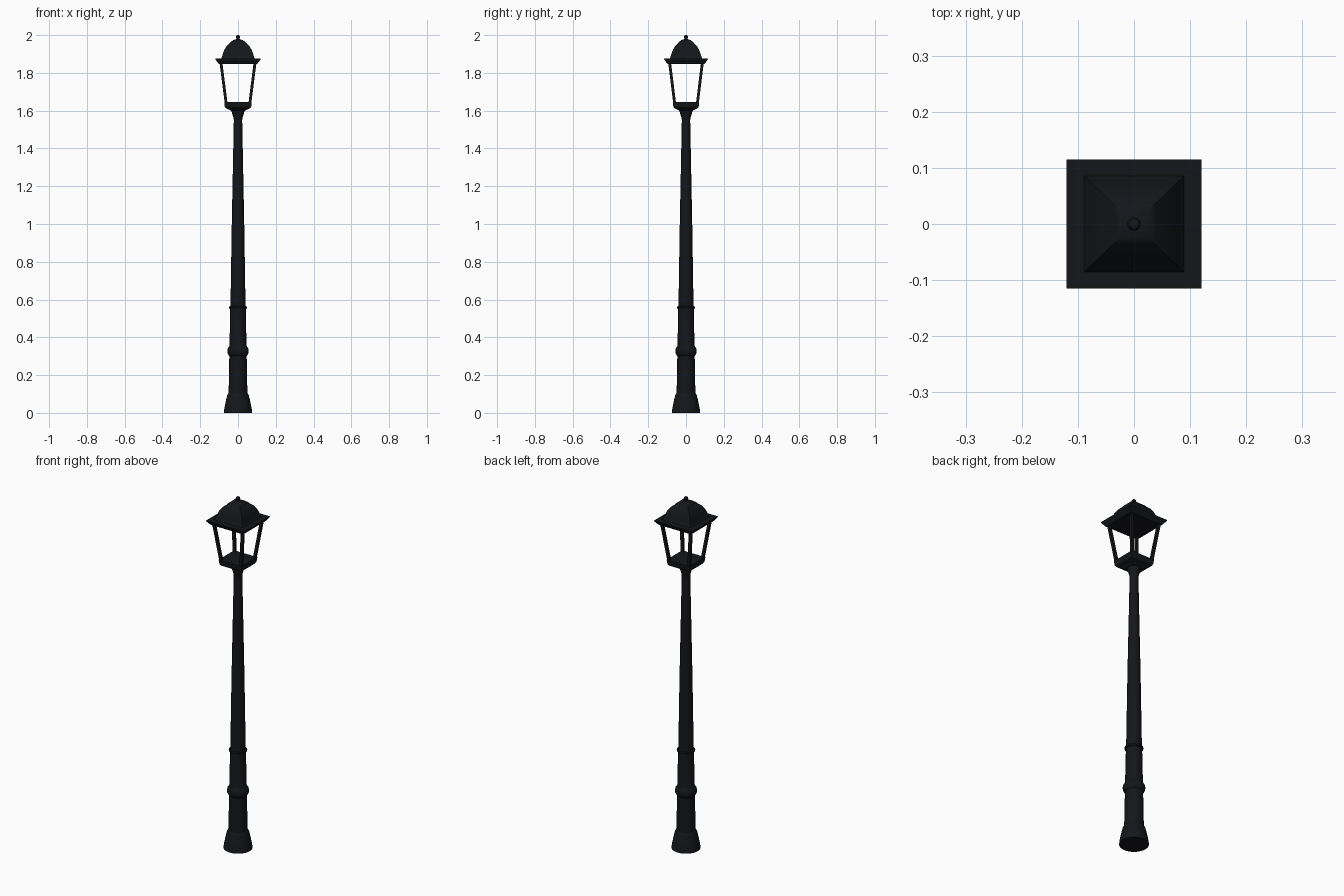
import bpy, bmesh, math

if "Cube" in bpy.data.objects:
    bpy.data.objects.remove(bpy.data.objects["Cube"])

metal = bpy.data.materials.new("black_metal")
metal.diffuse_color = (0.007, 0.008, 0.010, 1)
metal.use_nodes = True
metal.node_tree.nodes["Principled BSDF"].inputs["Base Color"].default_value = metal.diffuse_color
YS = 0.96  # lantern is slightly narrower in depth


def finish(bm, name, smooth=False):
    bmesh.ops.recalc_face_normals(bm, faces=bm.faces)
    me = bpy.data.meshes.new(name)
    bm.to_mesh(me)
    bm.free()
    ob = bpy.data.objects.new(name, me)
    bpy.context.collection.objects.link(ob)
    me.materials.append(metal)
    if smooth:
        bpy.ops.object.select_all(action='DESELECT')
        ob.select_set(True)
        bpy.context.view_layer.objects.active = ob
        bpy.ops.object.shade_smooth_by_angle(angle=math.radians(35))
    return ob


def skin(bm, rings):
    loops = [[bm.verts.new(p) for p in r] for r in rings]
    n = len(loops[0])
    for a, b in zip(loops, loops[1:]):
        for i in range(n):
            j = (i + 1) % n
            bm.faces.new((a[i], a[j], b[j], b[i]))
    bm.faces.new(loops[0][::-1])
    bm.faces.new(loops[-1])


def lathe(name, profile, n=32):
    bm = bmesh.new()
    skin(bm, [[(r * math.cos(math.tau * i / n), r * math.sin(math.tau * i / n), z)
               for i in range(n)] for r, z in profile])
    return finish(bm, name, True)


def square(cx, cy, hx, hy, z):
    return [(cx + sx * hx, cy + sy * hy, z) for sx, sy in ((-1, -1), (1, -1), (1, 1), (-1, 1))]


def square_loft(name, profile, smooth=False):
    bm = bmesh.new()
    skin(bm, [square(0, 0, h, h * YS, z) for h, z in profile])
    return finish(bm, name, smooth)


# Flared foot
lathe("foot", [(0.075, 0), (0.073, 0.02), (0.062, 0.075), (0.059, 0.083), (0.058, 0.092), (0.049, 0.107)])

# Lower column with rounded collar
lathe("lower_column", [(0.050, 0.09), (0.046, 0.302), (0.050, 0.306), (0.056, 0.317), (0.057, 0.328),
                       (0.054, 0.342), (0.047, 0.352), (0.045, 0.36), (0.041, 0.553)])

# Thin ring
lathe("ring", [(0.041, 0.549), (0.046, 0.551), (0.048, 0.557), (0.046, 0.563), (0.039, 0.566)])

# Tapered upper column
lathe("upper_column", [(0.040, 0.555), (0.033, 1.0), (0.022, 1.56)])

# Neck under the lantern
lathe("neck", [(0.021, 1.545), (0.024, 1.562), (0.031, 1.585), (0.036, 1.605), (0.036, 1.615)])

# Square lantern tray
square_loft("lantern_tray", [(0.036, 1.598), (0.048, 1.606), (0.065, 1.613), (0.070, 1.622), (0.073, 1.647)])

# Four leaning corner bars
bm = bmesh.new()
for sx in (-1, 1):
    for sy in (-1, 1):
        skin(bm, [square(sx * h, sy * h * YS, 0.0075, 0.0075, z) for h, z in ((0.061, 1.625), (0.091, 1.86))])
finish(bm, "corner_bars")

# Roof brim
square_loft("roof_brim", [(0.100, 1.847), (0.104, 1.850), (0.118, 1.868), (0.120, 1.871), (0.120, 1.875),
                          (0.095, 1.876)])

# Curved square dome
square_loft("roof_dome", [(0.093, 1.870), (0.086, 1.882), (0.080, 1.902), (0.071, 1.925), (0.058, 1.945),
                          (0.044, 1.957), (0.040, 1.963), (0.026, 1.973), (0.012, 1.978)], True)

# Finial
lathe("finial", [(0.012, 1.975), (0.007, 1.981), (0.011, 1.986), (0.012, 1.991), (0.009, 1.997), (0.003, 2.0)], 16)
